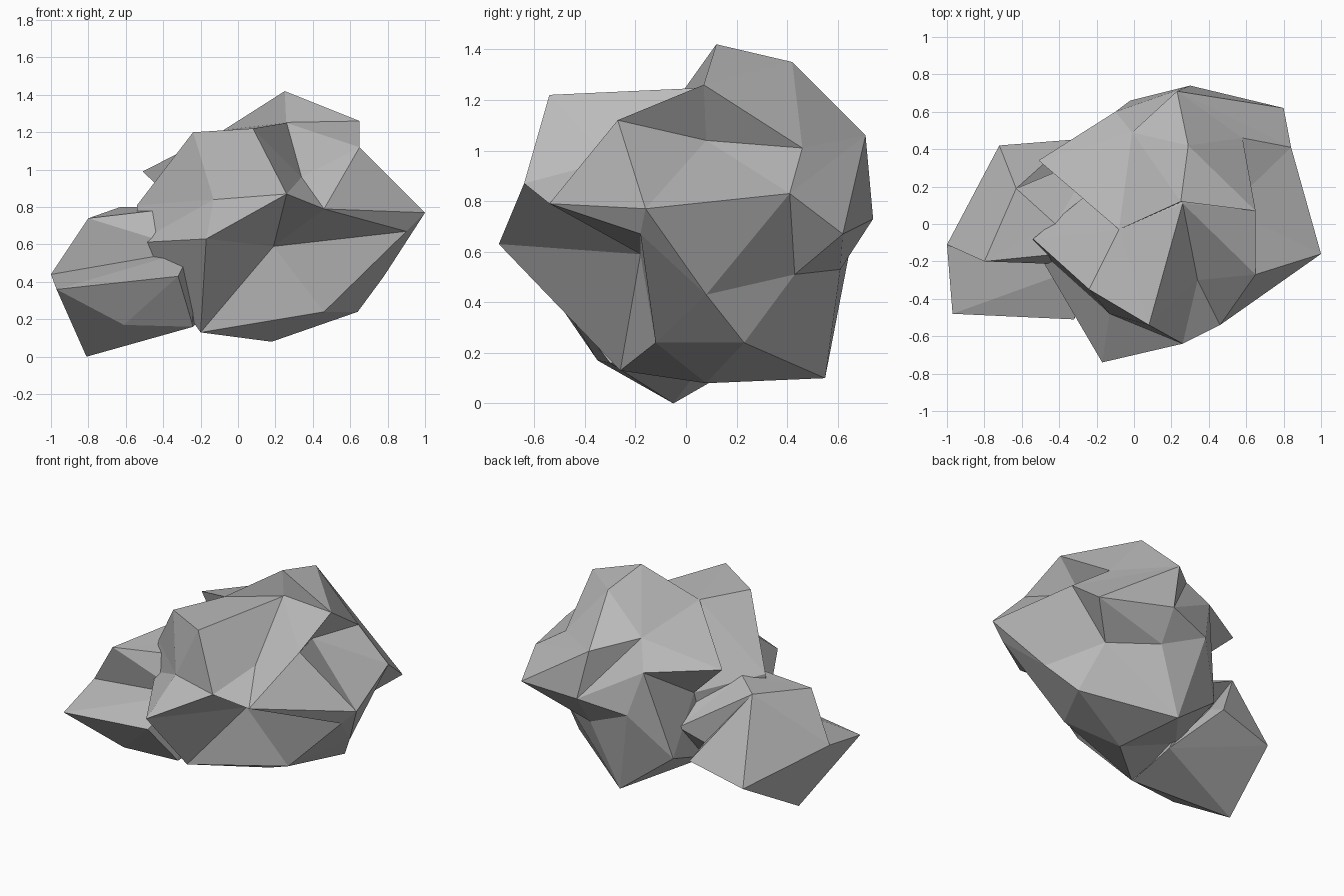
import bpy
import bmesh
from mathutils import Vector

# Remove the default cube only
default_cube = bpy.data.objects.get("Cube")
if default_cube is not None:
    bpy.data.objects.remove(default_cube, do_unlink=True)


def make_material(name, colour):
    material = bpy.data.materials.new(name)
    material.use_nodes = True
    material.diffuse_color = colour
    shader = material.node_tree.nodes["Principled BSDF"]
    shader.inputs["Base Color"].default_value = colour
    shader.inputs["Roughness"].default_value = 0.9
    return material


stone_grey = make_material("stone grey", (0.5, 0.5, 0.5, 1))


def turn_edge_towards(bm, start, end):
    """Swap the diagonal of a facet pair so that it joins start and end."""
    for edge in bm.edges:
        around = {vert for face in edge.link_faces for vert in face.verts}
        if around - set(edge.verts) == {start, end}:
            bmesh.utils.edge_rotate(edge)
            return


def make_rock(name, core, corners, ridges=()):
    """Facet a rock: wrap a skin around the directions seen from the core,
    set the chosen ridges, then move every corner to its own distance."""
    core = Vector(core)
    bm = bmesh.new()
    verts = {}
    for corner in corners:
        verts[corner] = bm.verts.new((Vector(corner) - core).normalized())
    bmesh.ops.convex_hull(bm, input=list(bm.verts))
    for start, end in ridges:
        turn_edge_towards(bm, verts[start], verts[end])
    for corner, vert in verts.items():
        vert.co = corner
    bmesh.ops.recalc_face_normals(bm, faces=list(bm.faces))
    mesh = bpy.data.meshes.new(name)
    bm.to_mesh(mesh)
    bm.free()
    mesh.materials.append(stone_grey)
    rock = bpy.data.objects.new(name, mesh)
    bpy.context.scene.collection.objects.link(rock)
    return rock


# Corners of the main boulder that carry a ridge or a hollow
left_tip = (1, -.16, .77)
left_tip_underside = (.9, -.18, .67)
front_undercut = (.19, -.18, .59)
front_brow = (.46, -.54, .79)
left_ledge = (.65, .07, 1.26)
left_hollow = (.5, .08, 1.04)
left_crest_foot = (.58, .46, 1.01)
side_hollow = (-.2, .2, .7)
side_rim = (-.08, -.03, 1.21)
back_peak = (.23, .71, 1.06)
back_shoulder = (.84, .41, .83)
back_corner = (.8, .62, .67)
back_crease = (-.01, .49, 1.13)
back_bulge = (.3, .74, .73)
back_lip = (-.1, .6, .96)
back_base = (-.24, .48, .37)

# Main boulder, described in bands from the top down
crown = [
    (-.24, -.35, 1.2), (.08, -.54, 1.22), side_rim,
    (.26, .11, 1.25), left_ledge, (.65, -.27, 1.12),
    (.29, .42, 1.35), back_crease, back_peak,
    left_crest_foot, left_hollow,
]
shoulder = [
    (.34, -.3, .96), front_brow, (.26, -.64, .87),
    (-.13, -.48, .84), (-.54, -.08, .81), side_hollow,
    (-.51, .34, .99), back_lip, back_shoulder, left_tip,
]
waist = [
    (-.17, -.74, .63), front_undercut, left_tip_underside,
    back_corner, back_bulge, (-.02, .66, .67),
    (-.54, -.11, .61), (.59, .43, .51), (.29, .61, .53),
    (.78, .08, .43),
]
foot = [
    (-.2, -.26, .13), (.46, -.12, .24), (.64, .23, .24),
    (.18, .08, .08), (.11, .55, .1), back_base,
    (-.25, .1, .25),
]
boulder_ridges = [
    (front_undercut, left_tip_underside),
    (front_brow, left_tip),
    (back_peak, back_corner),
    (back_peak, back_shoulder),
    (left_ledge, left_crest_foot),
    (side_hollow, side_rim),
    (back_lip, back_base),
    (back_bulge, back_lip),
    (back_bulge, back_crease),
]
make_rock("main_boulder", (.17, .05, .65),
          crown + shoulder + waist + foot, boulder_ridges)

# Raised crest standing on the back of the boulder
crest = [
    (.25, .12, 1.42), (.29, .42, 1.35), left_ledge,
    (.26, .12, 1.2), side_rim, back_crease,
    back_peak, left_crest_foot,
]
make_rock("crest", (.28, .28, 1.18), crest)

# Smaller stone leaning against the right side, hollow towards the boulder
outer_corner = (-1, -.11, .44)
low_corner = (-.97, -.48, .36)
top_corner = (-.8, -.2, .74)
front_hollow = (-.25, -.22, .57)
side_stone = [
    low_corner, outer_corner, (-.81, -.05, 0),
    (-.72, .42, .27), (-.63, .19, .8), top_corner,
    (-.42, 0, .8), (-.2, -.14, .81), front_hollow,
    (-.32, -.51, .43), (-.61, -.35, .17), (-.24, -.3, .16),
    (-.34, .45, .37), (-.35, .3, .44), (-.2, .37, .53), (-.2, .1, .2),
]
make_rock("side_stone", (-.58, -.02, .4), side_stone,
          [(corner, front_hollow)
           for corner in (top_corner, low_corner, outer_corner)])
